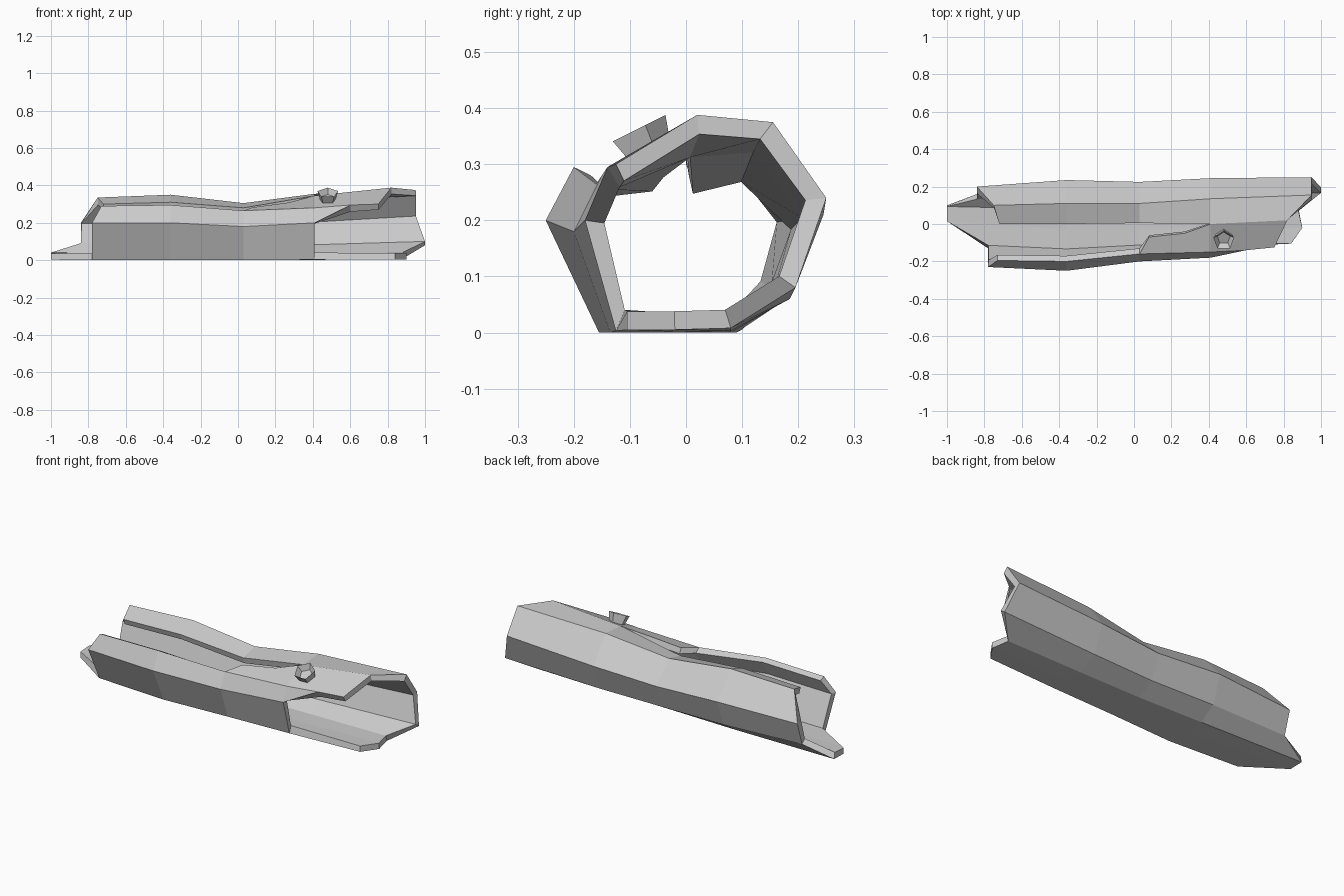
import bpy, bmesh
from mathutils import Vector

if "Cube" in bpy.data.objects:
    bpy.data.objects.remove(bpy.data.objects["Cube"])

XS = (-0.36, 0.03, 0.41)  # shared middle stations along the log

# Bark ridges: (left end x, right end x), then (y, z) at the five stations
RIDGES = [
    (-0.78, 0.84, [(-.13, 0), (-.155, 0), (-.135, 0), (-.125, .003), (-.105, .005)]),         # 0 bottom front
    (-0.78, 0.60, [(-.23, .20), (-.25, .20), (-.20, .18), (-.18, .20), (-.17, .21)]),         # 1 front
    (-0.73, 0.75, [(-.195, .29), (-.20, .295), (-.16, .265), (-.15, .28), (-.125, .30)]),     # 2 upper front
    (-0.72, 0.82, [(0, .30), (0, .31), (.005, .28), (0, .345), (.02, .388)]),                 # 3 crest
    (-0.75, 0.95, [(.10, .335), (.11, .35), (.11, .305), (.135, .355), (.155, .375)]),        # 4 upper back
    (-0.84, 0.95, [(.20, .20), (.235, .21), (.225, .19), (.245, .21), (.25, .24)]),           # 5 back
    (-0.84, 1.00, [(.16, .07), (.18, .06), (.175, .055), (.185, .06), (.195, .08)]),          # 6 lower back
    (-1.00, 0.88, [(.10, .005), (.09, 0), (.08, 0), (.08, .003), (.08, .008)]),               # 7 bottom back
    (-1.00, 0.90, [(.015, .003), (-.03, 0), (-.03, 0), (-.03, .002), (-.02, .005)]),          # 8 bottom
]


def finish(bm, name):
    mesh = bpy.data.meshes.new(name)
    bm.to_mesh(mesh)
    bm.free()
    ob = bpy.data.objects.new(name, mesh)
    bpy.context.collection.objects.link(ob)
    return ob


# Log shell: nine ridges skinned into strips
bm = bmesh.new()
R = []
for left, right, yz in RIDGES:
    xs = (left, *XS, right)
    R.append([bm.verts.new((x, y, z)) for x, (y, z) in zip(xs, yz)])
broken = {(0, 3), (1, 3), (2, 0), (2, 1), (2, 2), (2, 3)}
for i in range(9):
    a, b = R[i], R[(i + 1) % 9]
    for s in range(4):
        if (i, s) not in broken:
            bm.faces.new((a[s], a[s + 1], b[s + 1], b[s]))

# Torn edges: right-hand break and the end of the top slit
notch = bm.verts.new((0.60, -0.14, 0.295))
slit_a = bm.verts.new((0.08, -0.07, 0.283))
slit_b = bm.verts.new((0.27, -0.05, 0.308))
bm.faces.new((R[1][3], notch, R[2][3]))
bm.faces.new((R[2][3], notch, R[2][4], R[3][4], R[3][3]))
bm.faces.new((R[2][2], R[2][3], R[3][3], slit_b, slit_a))
bmesh.ops.delete(bm, geom=[v for v in bm.verts if not v.link_faces], context='VERTS')
shell = finish(bm, "hollow_log")
mod = shell.modifiers.new("wall", 'SOLIDIFY')
mod.thickness = 0.033
mod.offset = -1
mod.use_even_offset = True

# Branch stub: five-sided, hollowed at the top
bm = bmesh.new()
bmesh.ops.create_cone(bm, cap_ends=True, segments=5, radius1=0.04, radius2=0.058, depth=0.06)
top = max(bm.faces, key=lambda f: f.calc_center_median().z)
bmesh.ops.inset_region(bm, faces=[top], thickness=0.022)
bmesh.ops.translate(bm, verts=top.verts, vec=(0, 0, -0.03))
stub = finish(bm, "branch_stub")
normal = Vector((0, -0.45, 0.9))
stub.rotation_euler = normal.to_track_quat('Z', 'Y').to_euler()
stub.location = (0.48, -0.075, 0.335)
